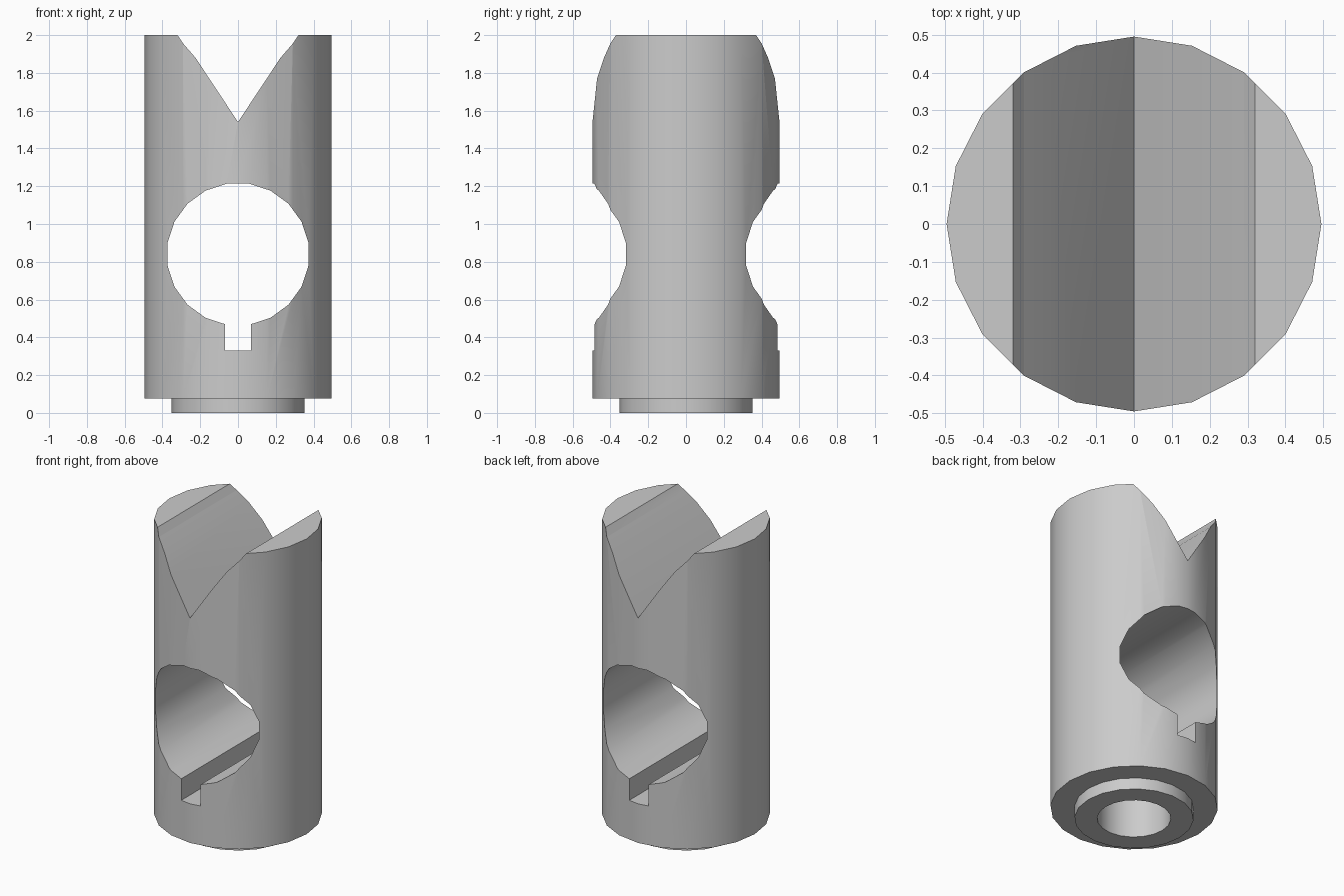
import bpy, bmesh
from math import radians, sin, cos

cube = bpy.data.objects.get("Cube")
if cube:
    bpy.data.objects.remove(cube, do_unlink=True)

SIDES = 20

grey = bpy.data.materials.new("light_grey")
grey.use_nodes = True
colour = (0.6, 0.6, 0.6, 1)
grey.diffuse_color = colour
grey.node_tree.nodes["Principled BSDF"].inputs["Base Color"].default_value = colour


def finish(name, bm):
    bmesh.ops.recalc_face_normals(bm, faces=bm.faces[:])
    mesh = bpy.data.meshes.new(name)
    bm.to_mesh(mesh)
    bm.free()
    mesh.materials.append(grey)
    obj = bpy.data.objects.new(name, mesh)
    bpy.context.collection.objects.link(obj)
    return obj


def lathe(name, profile):
    """Revolve (radius, z) points around the z axis."""
    bm = bmesh.new()
    verts = [bm.verts.new((r, 0, z)) for r, z in profile]
    edges = [bm.edges.new(pair) for pair in zip(verts, verts[1:])]
    bmesh.ops.spin(bm, geom=verts + edges, cent=(0, 0, 0), axis=(0, 0, 1),
                   angle=radians(360), steps=SIDES)
    bmesh.ops.remove_doubles(bm, verts=bm.verts[:], dist=0.0005)
    return finish(name, bm)


def prism(name, outline):
    """Extrude an (x, z) outline from front to back, past the body."""
    bm = bmesh.new()
    face = bm.faces.new([bm.verts.new((x, -0.7, z)) for x, z in outline])
    result = bmesh.ops.extrude_face_region(bm, geom=[face])
    moved = [v for v in result["geom"] if isinstance(v, bmesh.types.BMVert)]
    bmesh.ops.translate(bm, verts=moved, vec=(0, 1.4, 0))
    return finish(name, bm)


# Round post with a stepped foot and a blind bore underneath
body = lathe("post_body", [(0, 0.28), (0.218, 0.28), (0.218, 0), (0.352, 0),
                           (0.352, 0.075), (0.495, 0.075), (0.495, 2), (0, 2)])

# Cross hole with a square keyway below it
hole_z, hole_r = 0.84, 0.378
angles = [radians(360 * (i + 0.5) / SIDES) for i in range(SIDES)]
hole = prism("cross_hole_cutter",
             [(hole_r * sin(a), hole_z + hole_r * cos(a)) for a in angles])
keyway = prism("keyway_cutter",
               [(-0.07, 0.33), (0.07, 0.33), (0.07, 0.7), (-0.07, 0.7)])

# V notch across the top, steepening towards the rim
half = [(0.225, 1.88), (0.29, 1.955), (0.32, 2.0), (0.32, 2.2)]
notch = prism("notch_cutter",
              [(0, 1.54)] + half + [(-x, z) for x, z in reversed(half)])

for cutter in (hole, keyway, notch):
    mod = body.modifiers.new(cutter.name, "BOOLEAN")
    mod.operation = "DIFFERENCE"
    mod.solver = "EXACT"
    mod.object = cutter

# Bake the cuts and drop the cutters
bpy.context.view_layer.update()
evaluated = body.evaluated_get(bpy.context.evaluated_depsgraph_get())
cut_mesh = bpy.data.meshes.new_from_object(evaluated)
body.modifiers.clear()
body.data = cut_mesh
body.data.materials.clear()
body.data.materials.append(grey)
for cutter in (hole, keyway, notch):
    bpy.data.objects.remove(cutter, do_unlink=True)

bpy.ops.object.select_all(action="DESELECT")
body.select_set(True)
bpy.context.view_layer.objects.active = body
bpy.ops.object.shade_smooth_by_angle(angle=radians(30))
